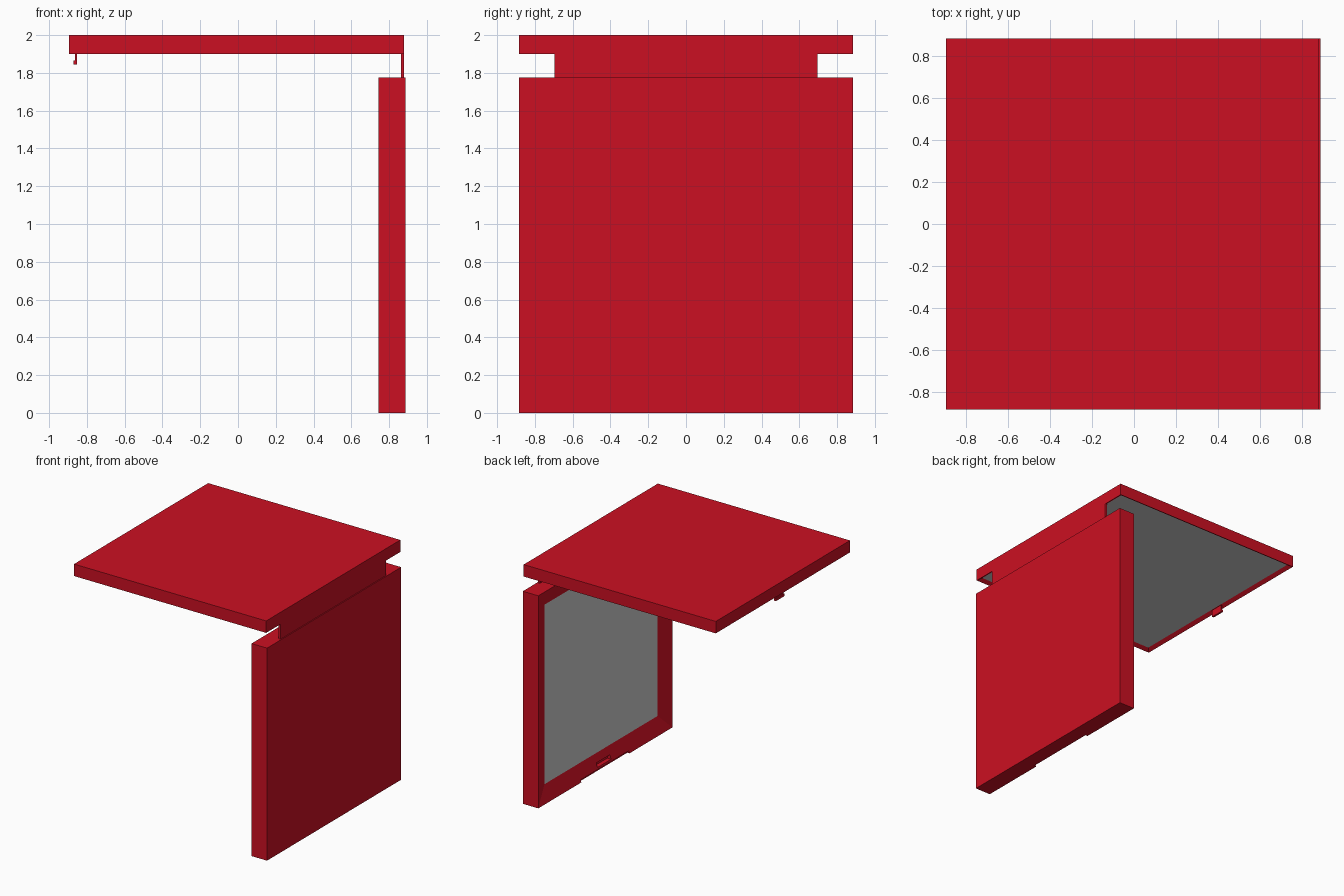
import bpy, bmesh
from mathutils import Vector

if "Cube" in bpy.data.objects:
    bpy.data.objects.remove(bpy.data.objects["Cube"], do_unlink=True)


def material(name, colour):
    m = bpy.data.materials.new(name)
    m.use_nodes = True
    m.diffuse_color = colour
    m.node_tree.nodes["Principled BSDF"].inputs["Base Color"].default_value = colour
    return m


RED = material("glossy red", (0.6, 0.005, 0.016, 1))
GREY = material("mirror grey", (0.6, 0.6, 0.6, 1))


def box(name, x, y, z, recess=None):
    """Box from (min, max) ranges; recess = (direction, border, depth) sinks a grey panel."""
    bm = bmesh.new()
    bmesh.ops.create_cube(bm, size=1)
    for v in bm.verts:
        v.co = [lo if c < 0 else hi for c, (lo, hi) in zip(v.co, (x, y, z))]
    bm.normal_update()
    if recess:
        direction, border, depth = recess
        panel = max(bm.faces, key=lambda f: f.normal.dot(Vector(direction)))
        bmesh.ops.inset_region(bm, faces=[panel], thickness=border)
        bmesh.ops.translate(bm, verts=panel.verts, vec=-depth * Vector(direction))
        panel.material_index = 1
    mesh = bpy.data.meshes.new(name)
    bm.to_mesh(mesh)
    bm.free()
    mesh.materials.append(RED)
    mesh.materials.append(GREY)
    ob = bpy.data.objects.new(name, mesh)
    bpy.context.collection.objects.link(ob)
    return ob


def cut(target, *ranges):
    cutter = box("cutter", *ranges)
    cutter.hide_render = True
    mod = target.modifiers.new("cut", "BOOLEAN")
    mod.operation = "DIFFERENCE"
    mod.solver = "EXACT"
    mod.object = cutter
    bpy.context.view_layer.objects.active = target
    bpy.ops.object.modifier_apply(modifier=mod.name)
    bpy.data.objects.remove(cutter, do_unlink=True)


# Lid with a thin rim around a mirror on its underside
box("lid", (-0.895, 0.88), (-0.885, 0.885), (1.9, 2.0), ((0, 0, -1), 0.045, 0.02))

# Upright tray with a wide frame around a sunken panel
tray = box("tray", (0.745, 0.888), (-0.885, 0.885), (0, 1.775), ((-1, 0, 0), 0.195, 0.04))

# Finger notch and catch slot at the free edge of the tray
cut(tray, (0.70, 0.765), (-0.317, 0.317), (-0.05, 0.02))
cut(tray, (0.70, 0.79), (-0.09, 0.09), (0.035, 0.07))

# Hinge strip joining the two halves
box("hinge", (0.863, 0.88), (-0.695, 0.695), (1.77, 1.905))

# Catch with a small hook under the free edge of the lid
box("catch", (-0.863, -0.853), (-0.055, 0.055), (1.845, 1.905))
box("catch_hook", (-0.87, -0.86), (-0.055, 0.055), (1.845, 1.865))
